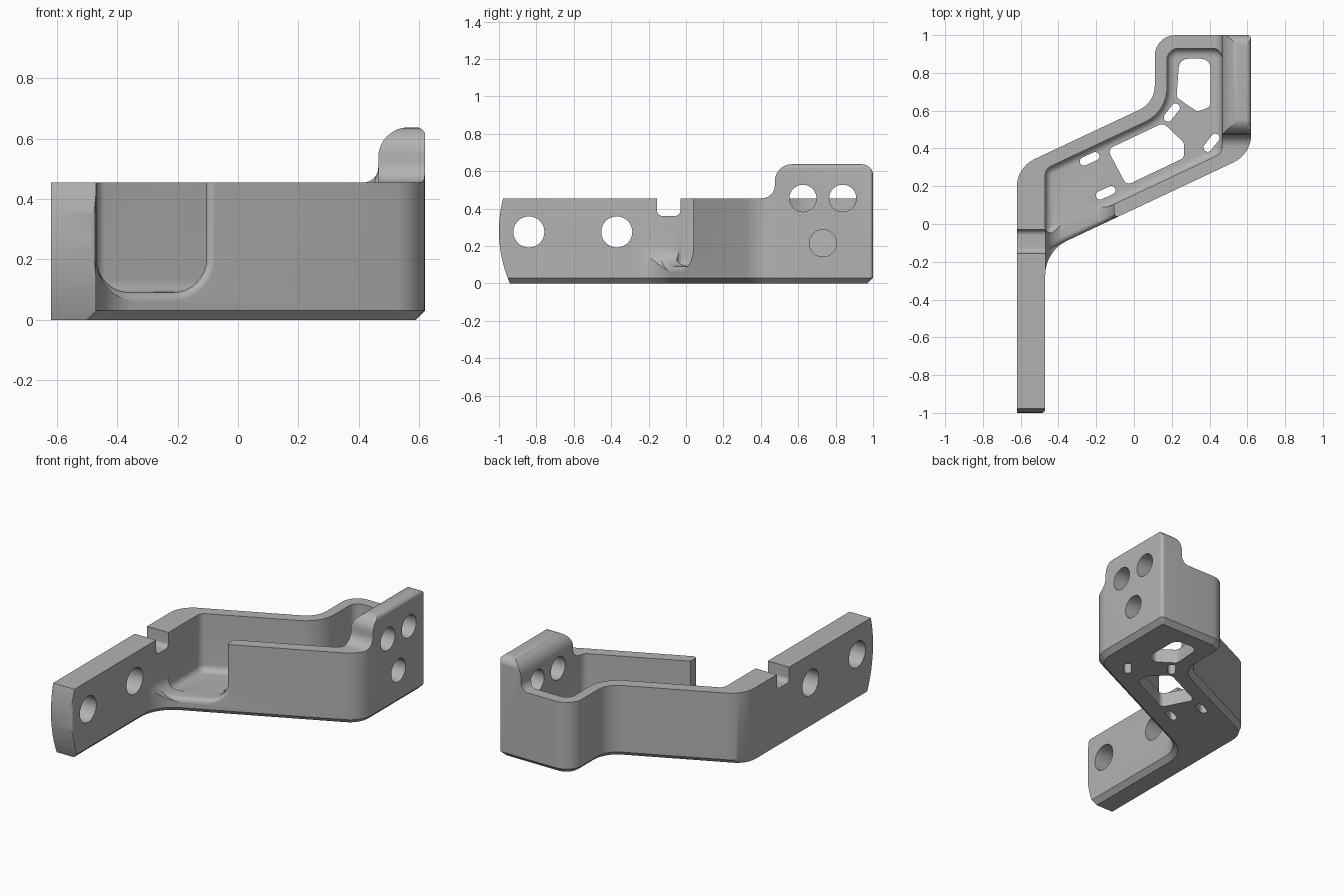
import bpy, bmesh, math
from mathutils import Vector, Matrix

SLOPE = 0.47  # slant of the middle section in plan

cube = bpy.data.objects.get("Cube")
if cube:
    bpy.data.objects.remove(cube, do_unlink=True)

metal = bpy.data.materials.new("plain grey")
metal.use_nodes = True
GREY = (0.45, 0.45, 0.45, 1)
metal.diffuse_color = GREY
metal.node_tree.nodes["Principled BSDF"].inputs["Base Color"].default_value = GREY


def cross(a, b):
    return a.x * b.y - a.y * b.x


def outline(corners, off=0.0, seg=8):
    """Rounded polygon; corner = (u, v, radius, offset factor of the next edge)."""
    n = len(corners)
    pts = [Vector(c[:2]) for c in corners]
    if off:
        lines = []
        for i in range(n):
            d = (pts[(i + 1) % n] - pts[i]).normalized()
            lines.append((pts[i] + Vector((-d.y, d.x)) * off * corners[i][3], d))
        moved = []
        for i in range(n):
            (p, d), (q, e) = lines[i - 1], lines[i]
            moved.append(p + d * (cross(q - p, e) / cross(d, e)))
        pts = moved
    out = []
    for i, p in enumerate(pts):
        r = corners[i][2]
        if not r:
            out.append(p)
            continue
        u = (pts[i - 1] - p).normalized()
        v = (pts[(i + 1) % n] - p).normalized()
        turn = 1 if cross(-u, v) > 0 else -1
        r = max(r - turn * off, 0.002)
        ang = u.angle(v)
        c = p + (u + v).normalized() * r / math.sin(ang / 2)
        start = p + u * r / math.tan(ang / 2) - c
        for k in range(seg + 1):
            out.append(c + Matrix.Rotation(turn * (math.pi - ang) * k / seg, 2) @ start)
    return out


# Placement of (u, v, height) in space
along_x = lambda u, v, h: (h, u, v)
along_y = lambda u, v, h: (u, h, v)
along_z = lambda u, v, h: (u, v, h)
slanted = lambda u, v, h: (u, SLOPE * u + h, v)


def loft(name, corners, levels, place):
    bm = bmesh.new()
    rings = [[bm.verts.new(place(p.x, p.y, h)) for p in outline(corners, off)]
             for h, off in levels]
    for a, b in zip(rings, rings[1:]):
        for i in range(len(a)):
            bm.faces.new((a[i - 1], a[i], b[i], b[i - 1]))
    bm.faces.new(rings[0])
    bm.faces.new(rings[-1])
    bmesh.ops.remove_doubles(bm, verts=bm.verts, dist=0.0001)
    bmesh.ops.recalc_face_normals(bm, faces=bm.faces)
    mesh = bpy.data.meshes.new(name)
    bm.to_mesh(mesh)
    bm.free()
    obj = bpy.data.objects.new(name, mesh)
    bpy.context.collection.objects.link(obj)
    mesh.materials.append(metal)
    return obj


def sharp(points):
    return [(*p, 0, 0) if len(p) == 2 else (*p, 0) for p in points]


def slot(cx, cy, length, width, angle=0):
    rot = Matrix.Rotation(math.radians(angle), 2)
    out = []
    for sx, sy in ((-1, -1), (1, -1), (1, 1), (-1, 1)):
        p = rot @ Vector((sx * length / 2, sy * width / 2))
        out.append((cx + p.x, cy + p.y, width * 0.4999, 0))
    return out


# Solid body with a chamfered underside
bracket = loft("bracket", [
    (-.62, -1, 0, 0), (-.47, -1, .02, 1), (-.47, -.143, .2, 1), (.62, .37, .16, 1),
    (.62, 1, .02, 1), (.11, 1, .11, 1), (.11, .643, .14, 1), (-.62, .3, .16, 0)],
    [(0, .03), (.03, 0), (.66, 0)], along_z)


def cut(corners, levels, place):
    cutter = loft("cutter", corners, levels, place)
    cutter.hide_render = True
    mod = bracket.modifiers.new("cut", 'BOOLEAN')
    mod.operation = 'DIFFERENCE'
    mod.solver = 'EXACT'
    mod.object = cutter
    bpy.context.view_layer.objects.active = bracket
    bpy.ops.object.modifier_apply(modifier=mod.name)
    bpy.data.objects.remove(cutter, do_unlink=True)


def span(a, b):
    return [(a, 0), (b, 0)]


# Lower rim and raised mounting ear: profile across, then profile along
cut(sharp([(-1, .455), (.465, .455, .05), (.465, .638, .1), (.621, .638, .03),
           (.621, .5), (.9, .5), (.9, .8), (-1, .8)]), span(-1.2, 1.2), along_y)
cut(sharp([(-1.2, .455), (.475, .455, .07), (.475, .637, .09), (1.001, .637, .06),
           (1.001, .5), (1.2, .5), (1.2, .9), (-1.2, .9)]), span(-1, 1), along_x)

# Pocket with a filleted floor
quarter = [math.pi / 2 * k / 6 for k in range(7)]
floor_r, lip_r = .04, .03
cut([(-.47, -.066, .03, 1), (.465, .374, .05, 1), (.465, .93, .05, 1),
     (.175, .93, .06, 1), (.175, .595, .2, 1), (-.47, .292, .05, 1)],
    [(.09 + floor_r * (1 - math.cos(t)), floor_r * (1 - math.sin(t))) for t in quarter]
    + [(.7, 0)], along_z)

# Side opening with a rounded lip
cut([(-.469, .6, 0, 0), (-.469, .091, .11, 1), (-.105, .091, .11, 1), (-.105, .6, 0, 0)],
    [(-.5, -lip_r)]
    + [(.078 + lip_r * (1 - math.cos(t)), -lip_r * (1 - math.sin(t))) for t in quarter]
    + [(.25, 0)], slanted)

# Bowed end of the arm
bow = [(-1 + .7 - math.sqrt(.49 - (z - .28) ** 2), z)
       for z in [-.05 + .55 * k / 16 for k in range(17)]]
cut(sharp([(-1.2, -.05)] + bow + [(-1.2, .5)]), span(-1, 0), along_x)

# Notch in the arm
cut(sharp([(-.155, .6), (-.155, .36, .03), (-.03, .36, .03), (-.03, .6)]),
    span(-.7, -.4), along_x)

# Bolt holes in the arm and the ear
for y in (-.84, -.37):
    cut(slot(y, .275, .166, .166), span(-.7, -.4), along_x)
for y, z in ((.625, .455), (.838, .455), (.732, .215)):
    cut(slot(y, z, .145, .145), span(.4, .7), along_x)

# Lightening windows and slots in the floor
cut(sharp([(-.14, .395, .03), (-.04, .205, .03), (.265, .35, .03), (.265, .43, .03),
           (.155, .535, .04)]), span(-.1, .2), along_z)
cut(sharp([(.225, .67, .03), (.335, .595, .03), (.405, .62, .03), (.405, .875, .05),
           (.24, .875, .05)]), span(-.1, .2), along_z)
for x, y, a in ((-.235, .345, 25), (-.15, .165, 25), (.2, .59, 52), (.41, .43, 52)):
    cut(slot(x, y, .11, .045, a), span(-.1, .2), along_z)

# Smooth the rounds, keep the edges crisp
bpy.ops.object.select_all(action='DESELECT')
bracket.select_set(True)
bpy.context.view_layer.objects.active = bracket
bpy.ops.object.shade_smooth_by_angle(angle=math.radians(30))
